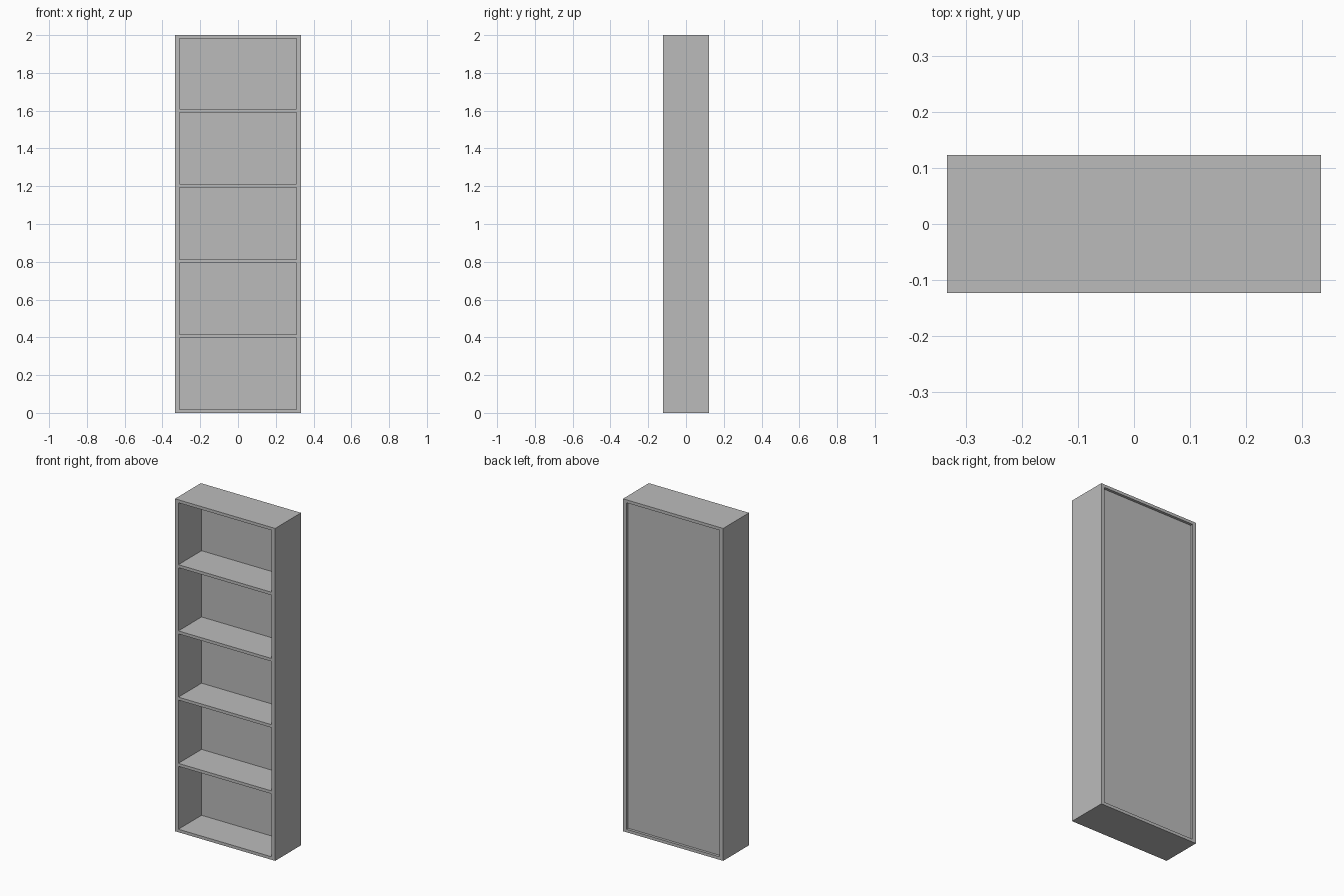
import bpy

cube = bpy.data.objects.get("Cube")
if cube:
    bpy.data.objects.remove(cube, do_unlink=True)

# Overall size and board thicknesses
WIDTH, DEPTH, HEIGHT = 0.667, 0.246, 2.0
SIDE, BOARD, BACK, RECESS = 0.023, 0.018, 0.01, 0.016
BAYS = 5
INNER = WIDTH - 2 * SIDE

grey = bpy.data.materials.new("plain grey")
grey.use_nodes = True
colour = (0.5, 0.5, 0.5, 1)
grey.diffuse_color = colour
grey.node_tree.nodes["Principled BSDF"].inputs["Base Color"].default_value = colour


def board(name, size, centre):
    """A flat rectangular board."""
    bpy.ops.mesh.primitive_cube_add(size=1, location=centre)
    obj = bpy.context.object
    obj.name = name
    obj.scale = size
    bpy.ops.object.transform_apply(location=False, rotation=False, scale=True)
    obj.data.materials.append(grey)
    return obj


# Full-height side panels
for name, sign in (("left_side", 1), ("right_side", -1)):
    board(name, (SIDE, DEPTH, HEIGHT), (sign * (WIDTH - SIDE) / 2, 0, HEIGHT / 2))

# Bottom, evenly spaced shelves and top
for i in range(BAYS + 1):
    name = {0: "bottom_board", BAYS: "top_board"}.get(i, f"shelf_{i}")
    outer = i in (0, BAYS)
    depth = DEPTH if outer else DEPTH - RECESS - BACK
    z = BOARD / 2 + i * (HEIGHT - BOARD) / BAYS
    if not outer:
        z += 0.002 * (i - 1)  # shelves sit a touch above even spacing
    board(name, (INNER, depth, BOARD), (0, (depth - DEPTH) / 2, z))

# Back panel, recessed from the rear edges
board("back_panel", (INNER, BACK, HEIGHT - 2 * BOARD),
      (0, DEPTH / 2 - RECESS - BACK / 2, HEIGHT / 2))
